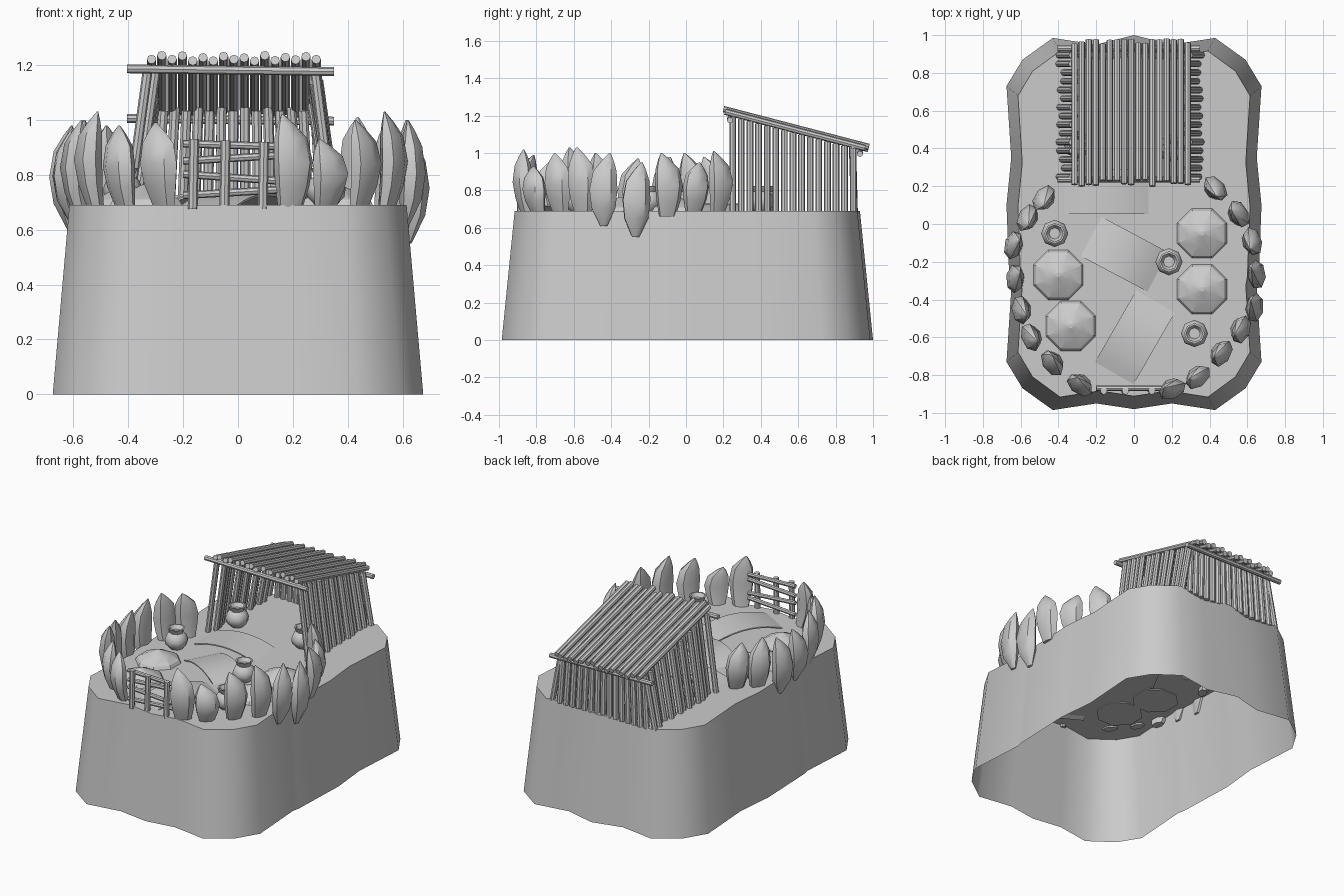
import bpy, bmesh, math, random
from mathutils import Vector, Matrix

random.seed(4)
cube = bpy.data.objects.get("Cube")
if cube:
    bpy.data.objects.remove(cube, do_unlink=True)

GROUND = 0.69
TAU = math.tau

clay = bpy.data.materials.new("plain grey")
clay.use_nodes = True
clay.diffuse_color = (0.6, 0.6, 0.6, 1)
clay.node_tree.nodes["Principled BSDF"].inputs["Base Color"].default_value = (0.6, 0.6, 0.6, 1)


def finish(name, bm, angle=35):
    mesh = bpy.data.meshes.new(name)
    bm.to_mesh(mesh)
    bm.free()
    mesh.materials.append(clay)
    obj = bpy.data.objects.new(name, mesh)
    bpy.context.collection.objects.link(obj)
    bpy.ops.object.select_all(action="DESELECT")
    obj.select_set(True)
    bpy.context.view_layer.objects.active = obj
    bpy.ops.object.shade_smooth_by_angle(angle=math.radians(angle))
    return obj


def loft(bm, rings, cap_start=True, cap_end=True):
    """Skin a list of equally long point rings."""
    loops = [[bm.verts.new(p) for p in ring] for ring in rings]
    n = len(loops[0])
    for a, b in zip(loops, loops[1:]):
        for i in range(n):
            j = (i + 1) % n
            bm.faces.new((a[i], a[j], b[j], b[i]))
    if cap_start:
        bm.faces.new(loops[0][::-1])
    if cap_end:
        bm.faces.new(loops[-1])


def circle(radius, z, n, squash=1, dx=0, dy=0):
    return [Vector((radius * math.cos(TAU * i / n) + dx,
                    squash * radius * math.sin(TAU * i / n) + dy, z)) for i in range(n)]


def log(bm, start, end, radius):
    """Straight eight-sided pole between two points."""
    start, end = Vector(start), Vector(end)
    turn = (end - start).to_track_quat("Z", "Y").to_matrix()
    loft(bm, [[turn @ p + c for p in circle(radius, 0, 8)] for c in (start, end)])


# Plateau: wavy outline tapering upward, open underneath
quarter = [(0.675, 0.1), (0.65, 0.35), (0.675, 0.73), (0.59, 0.87), (0.43, 0.985), (0.2, 0.95)]
right_half = [(x, -y) for x, y in quarter[:0:-1]] + [(0.66, -0.3)] + quarter
outline = [(0, -0.98)] + right_half + [(0, 1.0)] + [(-x, y) for x, y in right_half[::-1]]
bm = bmesh.new()
rings = [[(x * (1 - 0.09 * t), y * (1 - 0.07 * t), GROUND * t) for x, y in outline]
         for t in (0, 0.5, 1)]
loft(bm, rings, cap_start=False)
finish("plateau", bm, 60)

# Stone ring: position, bottom and top height of each boulder
stones = [(0.41, 0.17, 0.68, 1.01), (0.53, 0.04, 0.68, 0.95), (0.60, -0.10, 0.66, 1.0),
          (0.62, -0.27, 0.55, 0.95), (0.61, -0.44, 0.61, 1.0), (0.54, -0.55, 0.67, 1.03),
          (0.44, -0.67, 0.68, 1.0), (0.32, -0.79, 0.68, 0.93), (0.19, -0.85, 0.67, 1.02),
          (-0.455, 0.12, 0.68, 0.98), (-0.54, 0.02, 0.66, 1.0), (-0.61, -0.12, 0.6, 0.98),
          (-0.60, -0.29, 0.62, 0.97), (-0.57, -0.45, 0.65, 1.0), (-0.52, -0.59, 0.68, 1.03),
          (-0.41, -0.72, 0.68, 0.98), (-0.27, -0.83, 0.69, 0.99)]
for x, y, low, high in stones:
    bm = bmesh.new()
    side = random.choice((-1, 1))
    sharp = 0.25 if low < 0.64 else 0.6
    levels = [(0, sharp, 0), (0.25, 0.86, 0), (0.5, 1, 0), (0.75, 0.84, 0.1), (0.9, 0.42, 0.3), (1, 0.05, 0.45)]
    rings = [circle(0.078 * r, low + (high - low) * t, 7, 0.62, side * 0.075 * d, -0.03 * math.sin(t * 3))
             for t, r, d in levels]
    loft(bm, rings)
    outward = math.atan2(y + 0.33, x * 1.3)
    bmesh.ops.transform(bm, verts=bm.verts, matrix=Matrix.Translation((x, y, 0))
                        @ Matrix.Rotation(outward + math.pi / 2, 4, "Z"))
    finish("boundary_stone", bm, 40)


# Shelter: slanted roof poles, splayed side walls and an upright back wall
def roof_height(y):
    return 1.235 - 0.26 * (y - 0.2)


bm = bmesh.new()
for i in range(17):
    x = -0.315 + 0.0375 * i
    front, back = 0.2 + random.uniform(0, 0.035), 0.985 - random.uniform(0, 0.035)
    lift = 0.012 * (i % 2) - 0.012
    log(bm, (x, front, roof_height(front) + lift), (x, back, roof_height(back) + lift), 0.017)
finish("roof_poles", bm)

bm = bmesh.new()
for y in (0.235, 0.93):
    z = roof_height(y) - 0.045
    log(bm, (-0.405, y, z + 0.005), (0.35, y, z - 0.005), 0.016)
finish("roof_beams", bm)

bm = bmesh.new()
for i in range(15):
    y = 0.25 + 0.046 * i
    top = roof_height(y) - 0.03
    for top_x, foot_x in ((-0.315, -0.385), (0.28, 0.345)):
        wobble = random.uniform(-0.015, 0.015)
        log(bm, (foot_x + wobble, y, GROUND - 0.01), (top_x + wobble, y, top), 0.018)
finish("side_wall_poles", bm)

bm = bmesh.new()
for i in range(15):
    x = -0.315 + 0.0425 * i
    log(bm, (x * 1.08, 0.9, GROUND - 0.01), (x, 0.89, 1.045 - 0.012 * (i % 2)), 0.019)
finish("back_wall_poles", bm)

# Gate: three posts with crooked rails
bm = bmesh.new()
for x, top in ((-0.165, 0.93), (-0.05, 0.925), (0.09, 0.92)):
    log(bm, (x, -0.885, 0.675), (x + 0.005, -0.885, top), 0.018)
for z, tilt in ((0.908, -0.005), (0.86, 0.01), (0.79, -0.012), (0.735, 0.01)):
    log(bm, (-0.2, -0.87, z - tilt), (0.145, -0.87, z + tilt), 0.014)
finish("gate", bm)

# Low octagonal mounds
for x, y in ((-0.40, -0.27), (-0.335, -0.54), (0.36, -0.05), (0.36, -0.345)):
    bm = bmesh.new()
    loft(bm, [circle(0.148, GROUND - 0.01, 8), circle(0.13, GROUND + 0.02, 8),
              circle(0.07, GROUND + 0.05, 8), circle(0.012, GROUND + 0.075, 8)])
    bmesh.ops.transform(bm, verts=bm.verts, matrix=Matrix.Translation((x, y, 0))
                        @ Matrix.Rotation(TAU / 16, 4, "Z"))
    finish("mound", bm, 20)

# Bowed mats: centre, length and turn
for x, y, length, turn in ((-0.05, -0.16, 0.42, -28), (0.005, -0.6, 0.46, 60), (-0.145, 0.17, 0.47, 0)):
    bm = bmesh.new()
    rings = []
    for i in range(9):
        u = i / 4 - 1
        z = GROUND - 0.012 + 0.045 * (1 - u * u)
        rings.append([(u * length / 2, s * 0.118, z + h)
                      for s, h in ((-1, 0), (1, 0), (1, 0.008), (-1, 0.008))])
    loft(bm, rings)
    bmesh.ops.recalc_face_normals(bm, faces=bm.faces)
    bmesh.ops.transform(bm, verts=bm.verts, matrix=Matrix.Translation((x, y, 0))
                        @ Matrix.Rotation(math.radians(turn), 4, "Z"))
    finish("mat", bm)

# Clay pots with a flared lip
pot_profile = [(0.04, 0), (0.068, 0.03), (0.072, 0.06), (0.06, 0.09), (0.042, 0.105),
               (0.055, 0.135), (0.045, 0.135), (0.03, 0.11)]
for x, y in ((-0.42, -0.05), (0.185, -0.2), (0.32, -0.58), (-0.3, 0.42), (0.2, 0.4)):
    bm = bmesh.new()
    loft(bm, [circle(r, GROUND + z, 8, 1, x, y) for r, z in pot_profile])
    finish("pot", bm, 45)
